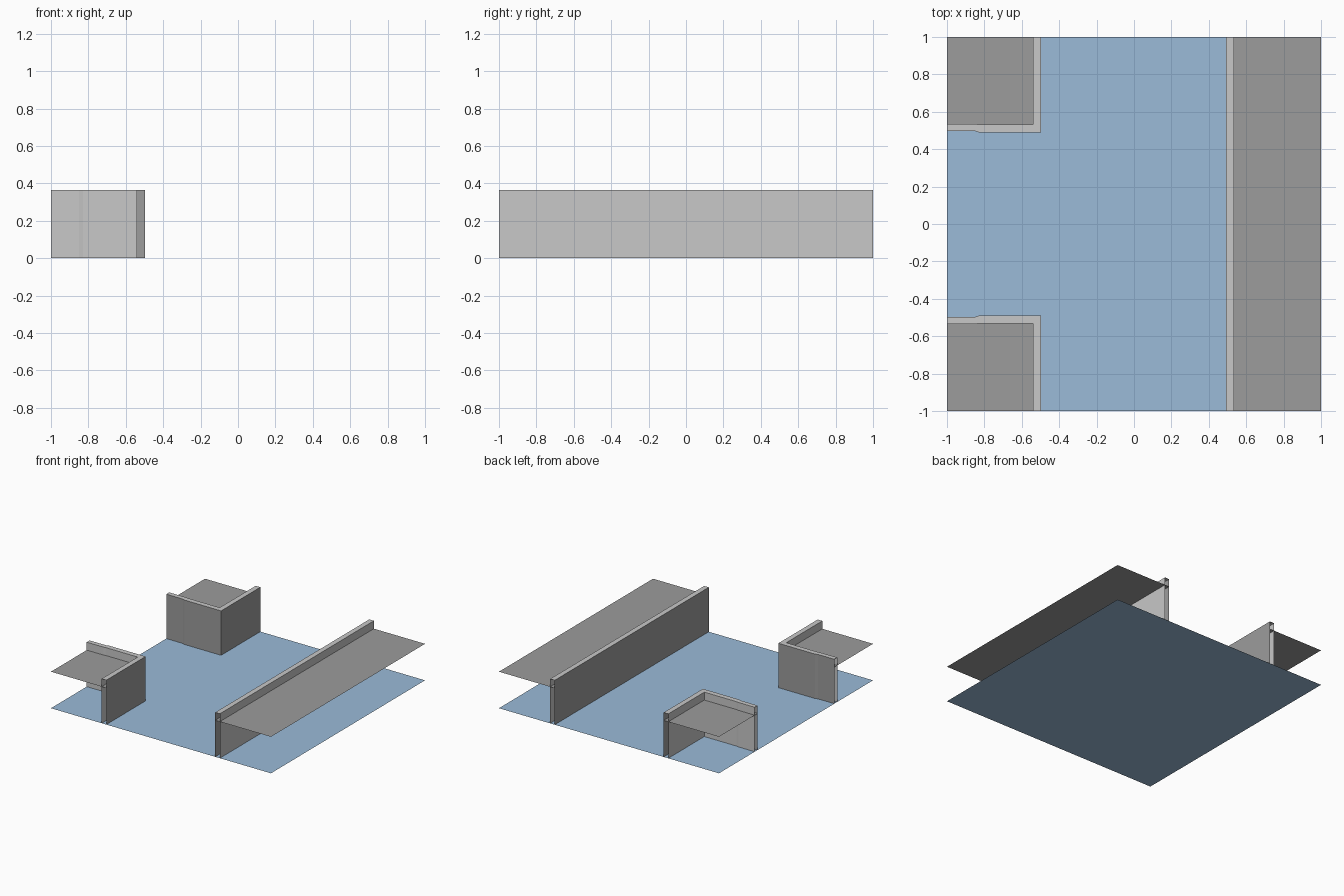
import bpy

if "Cube" in bpy.data.objects:
    bpy.data.objects.remove(bpy.data.objects["Cube"])

H, DECK = 0.365, 0.30   # kerb top and bank level


def material(name, rgb):
    m = bpy.data.materials.new(name)
    m.diffuse_color = (*rgb, 1)
    m.use_nodes = True
    m.node_tree.nodes["Principled BSDF"].inputs["Base Color"].default_value = m.diffuse_color
    return m


LIGHT = material("light_stone", (0.58, 0.58, 0.58))
DARK = material("dark_stone", (0.333, 0.333, 0.333))
WATER = material("water_blue", (0.328, 0.497, 0.687))


def mesh_object(name, verts, faces, mats, indices=None):
    me = bpy.data.meshes.new(name)
    me.from_pydata(verts, [], faces)
    for m in mats:
        me.materials.append(m)
    for p, i in zip(me.polygons, indices or [0] * len(faces)):
        p.material_index = i
    ob = bpy.data.objects.new(name, me)
    bpy.context.collection.objects.link(ob)
    return ob


def sheet(name, outline, z, mat, flip=False):
    face = list(range(len(outline)))
    if flip:
        face.reverse()
    return mesh_object(name, [(x, y, z) for x, y in outline], [face], [mat])


def wall(name, water_side, land_side, flip=False):
    """Hollow open-ended wall: dark water face, light top and land face."""
    verts, faces, idx = [], [], []
    for (wx, wy), (lx, ly) in zip(water_side, land_side):
        verts += [(wx, wy, 0), (wx, wy, H), (lx, ly, H), (lx, ly, 0)]
    for k in range(len(water_side) - 1):
        a, b = 4 * k, 4 * k + 4
        for j in range(3):
            f = [a + j, a + j + 1, b + j + 1, b + j]
            faces.append(f[::-1] if flip else f)
            idx.append(0 if j == 0 else 1)
    return mesh_object(name, verts, faces, [DARK, LIGHT], idx)


# Water surface
sheet("water", [(-1, -1), (1, -1), (1, 1), (-1, 1)], 0, WATER)

# Straight bank along the right side
wall("right_wall", [(0.493, -1), (0.493, 1)], [(0.535, -1), (0.535, 1)], flip=True)
sheet("right_bank", [(0.493, -1), (1, -1), (1, 1), (0.493, 1)], DECK, DARK)

# Two mirrored corner banks on the left, with a slight jog in the side channel
for label, s in (("back", 1), ("front", -1)):
    water_side = [(-1, 0.498), (-0.85, 0.497), (-0.83, 0.490), (-0.497, 0.490), (-0.497, 1)]
    land_side = [(-1, 0.536), (-0.85, 0.535), (-0.83, 0.532), (-0.539, 0.532), (-0.539, 1)]
    water_side = [(x, y * s) for x, y in water_side]
    land_side = [(x, y * s) for x, y in land_side]
    wall(label + "_corner_wall", water_side, land_side, flip=s > 0)
    sheet(label + "_corner_bank", water_side + [(-1, s)], DECK, DARK, flip=s < 0)

# Make every wall face outwards: water faces must look toward the channel
for ob in bpy.data.objects:
    if "wall" in ob.name:
        tops = [p for p in ob.data.polygons if abs(p.normal.z) > 0.9]
        if tops[0].normal.z < 0:
            ob.data.flip_normals()
